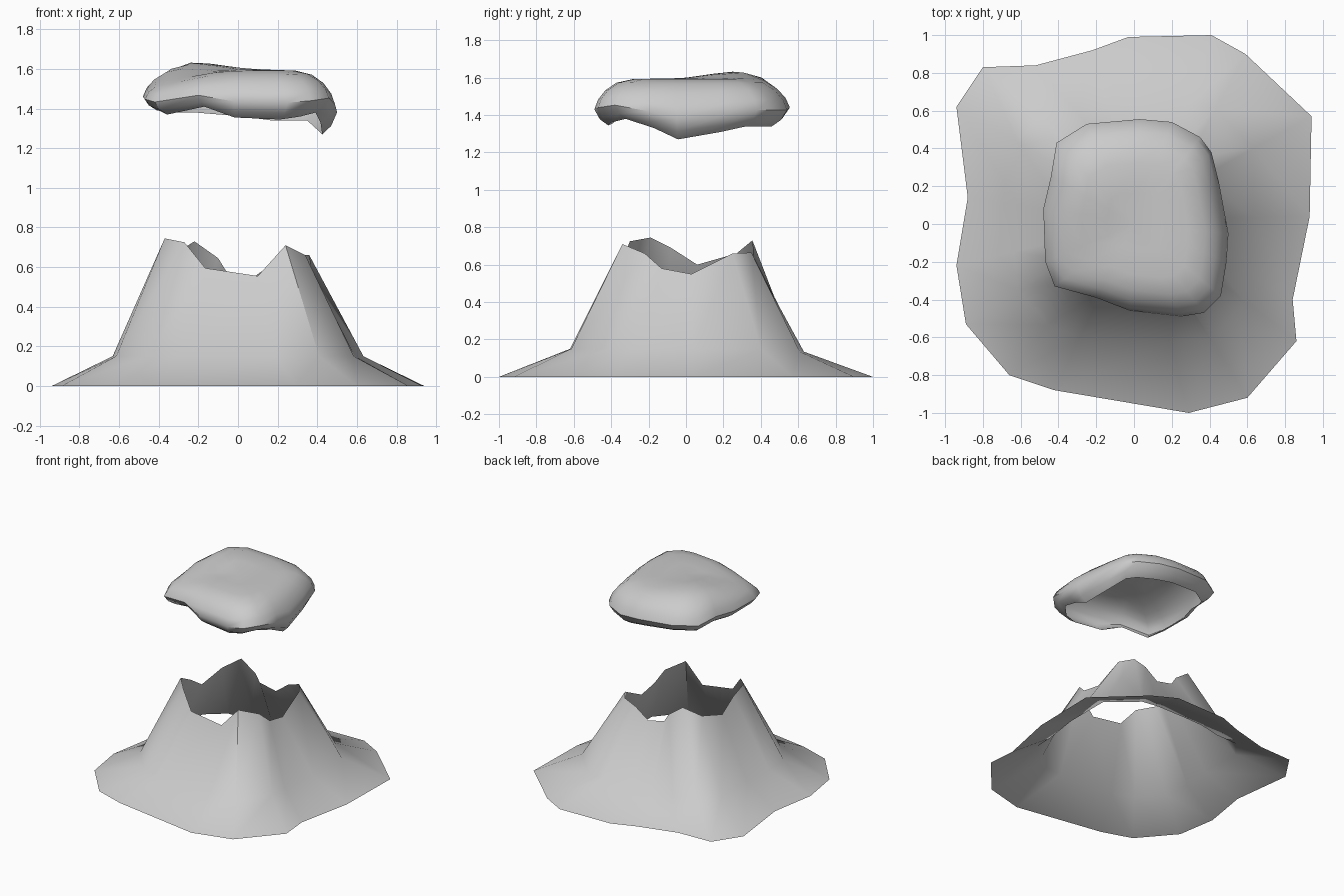
import bpy, math

if "Cube" in bpy.data.objects:
    bpy.data.objects.remove(bpy.data.objects["Cube"])


def make_loft(name, rings, cap=None, angle=50):
    """Skin closed rings of equal length; optional centre point closes the last."""
    n = len(rings[0])
    verts = [p for r in rings for p in r]
    faces = []
    for k in range(len(rings) - 1):
        for i in range(n):
            j = (i + 1) % n
            faces.append((k * n + i, k * n + j, (k + 1) * n + j, (k + 1) * n + i))
    if cap:
        verts.append(cap)
        last = (len(rings) - 1) * n
        faces += [(last + i, last + (i + 1) % n, len(verts) - 1) for i in range(n)]
    me = bpy.data.meshes.new(name)
    me.from_pydata(verts, [], faces)
    ob = bpy.data.objects.new(name, me)
    bpy.context.collection.objects.link(ob)
    bpy.ops.object.select_all(action='DESELECT')
    ob.select_set(True)
    bpy.context.view_layer.objects.active = ob
    bpy.ops.object.shade_smooth_by_angle(angle=math.radians(angle))
    return ob


# Mountain: irregular foot, flared skirt, jagged open crater rim
foot = [(.94, .57), (.59, .90), (.41, 1.0), (-.03, .99), (-.22, .92), (-.52, .84),
        (-.80, .83), (-.94, .62), (-.88, .14), (-.94, -.22), (-.89, -.53), (-.66, -.80),
        (-.42, -.88), (.29, -1.0), (.60, -.92), (.86, -.62), (.84, -.40), (.93, .04)]
rim = [(.36, .25, .66), (.29, .35, .665), (.19, .36, .63), (.08, .36, .55),
       (-.06, .36, .58), (-.10, .36, .645), (-.22, .355, .73), (-.33, .27, .66),
       (-.36, .06, .60), (-.36, -.08, .69), (-.37, -.19, .745), (-.27, -.30, .725),
       (-.165, -.35, .595), (.10, -.35, .555), (.24, -.34, .71), (.34, -.22, .66),
       (.37, -.13, .58), (.37, .03, .55)]
t = .47
skirt = []
for (fx, fy), (rx, ry, rz) in zip(foot, rim):
    y = ry + (fy - ry) * t
    skirt.append((rx + (fx - rx) * t, max(-.62, min(.63, y)), .15 if y < .5 else .135))
make_loft("mountain", [[(x, y, 0) for x, y in foot], skirt, rim])

# Smoke cap: hollow floating shell, open below, with a curled-in lower edge
outline = [(.41, .38), (.35, .46), (.20, .54), (.03, .555), (-.25, .53), (-.41, .43),
           (-.44, .25), (-.48, .08), (-.47, -.20), (-.42, -.33), (-.20, -.39),
           (-.02, -.46), (.25, -.49), (.37, -.47), (.46, -.38), (.49, -.20),
           (.50, -.05), (.45, .22)]
lower = [1.34, 1.34, 1.34, 1.36, 1.38, 1.38, 1.40, 1.39, 1.39, 1.37, 1.41, 1.355,
         1.345, 1.36, 1.38, 1.33, 1.27, 1.31]


def top_z(x, y):
    """Height of the lumpy top surface."""
    bump = .04 * math.exp(-((x + .22) ** 2 + (y - .27) ** 2) / .05)
    dip = .05 * math.exp(-((x + .36) ** 2 + (y + .25) ** 2) / .04)
    return 1.595 + bump - dip


def cap_ring(scale, blend):
    return [(x * scale, y * scale, z + (top_z(x * scale, y * scale) - z) * blend)
            for (x, y), z in zip(outline, lower)]


rings = [cap_ring(s, b) for s, b in
         [(.85, 0), (.94, .13), (1, .34), (.96, .55), (.88, .75), (.76, .91),
          (.58, .99), (.3, 1)]]
make_loft("smoke_cap", rings, cap=(0, 0, top_z(0, 0)))
